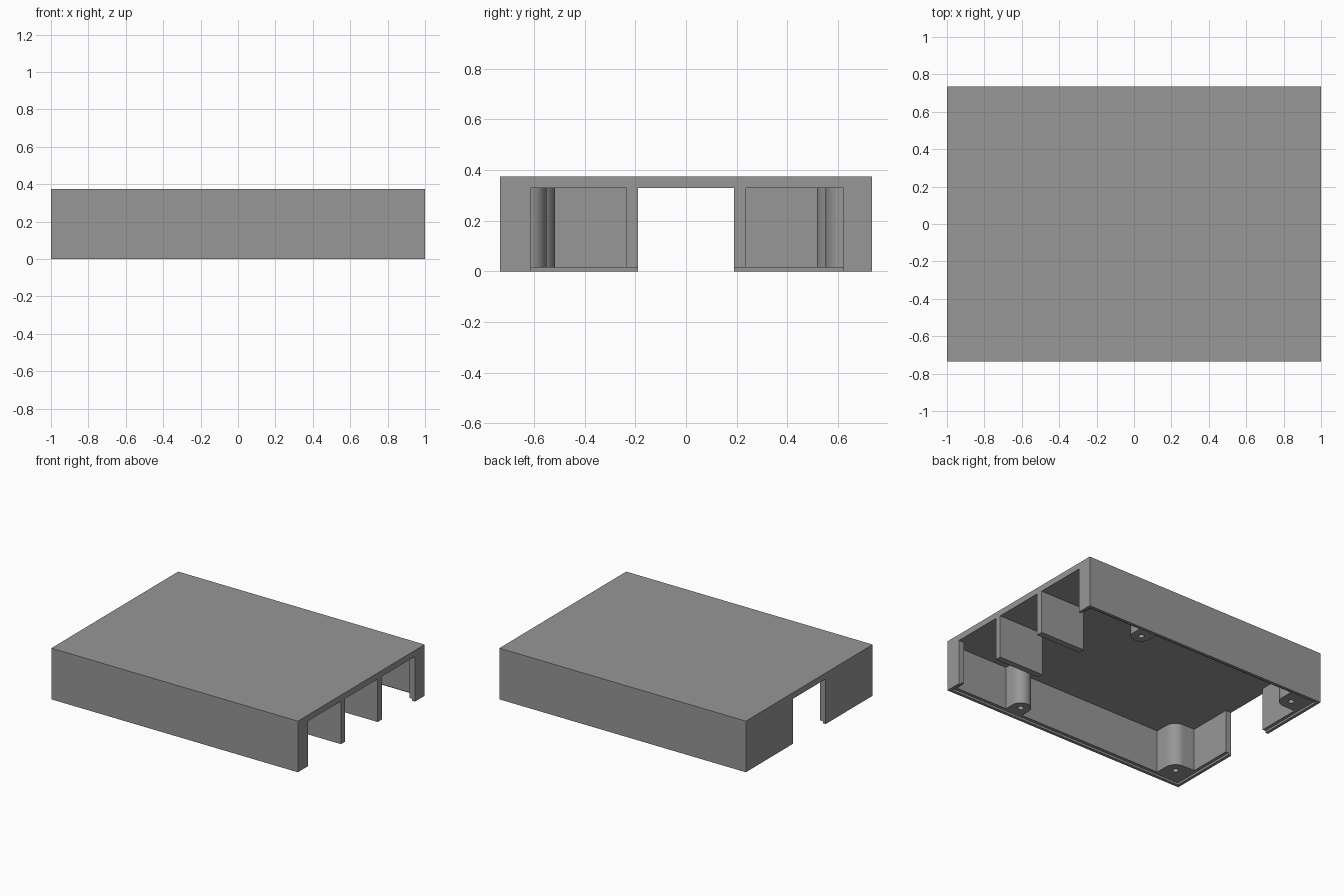
import bpy, bmesh, math

if "Cube" in bpy.data.objects:
    bpy.data.objects.remove(bpy.data.objects["Cube"])

X, Y, H = 1.0, 0.735, 0.375      # half length, half width, height
WALL, CEIL, RIM = 0.045, 0.33, 0.015

grey = bpy.data.materials.new("mid grey")
grey.diffuse_color = (0.31, 0.31, 0.31, 1)
grey.use_nodes = True
grey.node_tree.nodes["Principled BSDF"].inputs["Base Color"].default_value = grey.diffuse_color


def prism(name, pts, z0, z1):
    """Extrude a flat outline from z0 to z1."""
    bm = bmesh.new()
    face = bm.faces.new([bm.verts.new((x, y, z0)) for x, y in pts])
    ext = bmesh.ops.extrude_face_region(bm, geom=[face])["geom"]
    for v in ext:
        if isinstance(v, bmesh.types.BMVert):
            v.co.z = z1
    bmesh.ops.recalc_face_normals(bm, faces=bm.faces)
    mesh = bpy.data.meshes.new(name)
    bm.to_mesh(mesh)
    bm.free()
    mesh.materials.append(grey)
    ob = bpy.data.objects.new(name, mesh)
    bpy.context.collection.objects.link(ob)
    return ob


def box(name, x0, x1, y0, y1, z0, z1):
    return prism(name, [(x0, y0), (x1, y0), (x1, y1), (x0, y1)], z0, z1)


def arc(cx, cy, r, a0, a1, n):
    return [(cx + r * math.cos(math.radians(a0 + (a1 - a0) * i / n)),
             cy + r * math.sin(math.radians(a0 + (a1 - a0) * i / n))) for i in range(n + 1)]


def combine(target, tool, op):
    mod = target.modifiers.new("combine", 'BOOLEAN')
    mod.operation, mod.solver, mod.object = op, 'EXACT', tool
    bpy.context.view_layer.objects.active = target
    bpy.ops.object.modifier_apply(modifier=mod.name)
    bpy.data.objects.remove(tool, do_unlink=True)


# hollow cover
cover = box("enclosure_cover", -X, X, -Y, Y, 0, H)
combine(cover, box("cavity", -X + WALL, X - WALL, -Y + WALL, Y - WALL, -0.1, CEIL), 'DIFFERENCE')

# screw bosses: half-round on the long walls, rounded blocks in the left corners
side_x, side_y, side_r = 0.46, 0.622, 0.07
corner_x, corner_y, corner_r = -0.86, 0.597, 0.08
for s in (-1, 1):
    pts = [(side_x - side_r, 0.71)] + arc(side_x, side_y, side_r, 180, 360, 24) + [(side_x + side_r, 0.71)]
    combine(cover, prism("side_boss", [(x, s * y) for x, y in pts], 0.005, 0.35), 'UNION')
    pts = ([(-0.975, 0.71), (-0.975, corner_y - corner_r)]
           + arc(corner_x, corner_y, corner_r, 270, 360, 14) + [(corner_x + corner_r, 0.71)])
    combine(cover, prism("corner_boss", [(x, s * y) for x, y in pts], 0.005, 0.35), 'UNION')

# dividers between the connector bays
for y0, y1 in ((-0.235, -0.19), (0.19, 0.238)):
    combine(cover, box("divider", 0.635, 0.98, y0, y1, 0.005, 0.35), 'UNION')

# stepped rim along the bottom edge
combine(cover, box("rim_step", -X + 0.022, X - 0.022, -Y + 0.022, Y - 0.022, -0.1, RIM), 'DIFFERENCE')
combine(cover, box("bay_step", 0.95, 1.1, -0.615, 0.622, -0.1, RIM), 'DIFFERENCE')

# three bays on the right end, one on the left
for y0, y1 in ((-0.615, -0.235), (-0.19, 0.19), (0.238, 0.622)):
    combine(cover, box("bay", 0.9, 1.1, y0, y1, -0.1, CEIL), 'DIFFERENCE')
combine(cover, box("left_bay", -1.1, -0.9, -0.19, 0.19, -0.1, CEIL), 'DIFFERENCE')

# screw holes
for s in (-1, 1):
    for x, y in ((side_x, side_y), (corner_x, corner_y)):
        combine(cover, prism("hole", arc(x, s * y, 0.02, 0, 345, 23), -0.1, 0.25), 'DIFFERENCE')

bpy.ops.object.select_all(action='DESELECT')
cover.select_set(True)
bpy.context.view_layer.objects.active = cover
bpy.ops.object.shade_smooth_by_angle(angle=math.radians(30))
